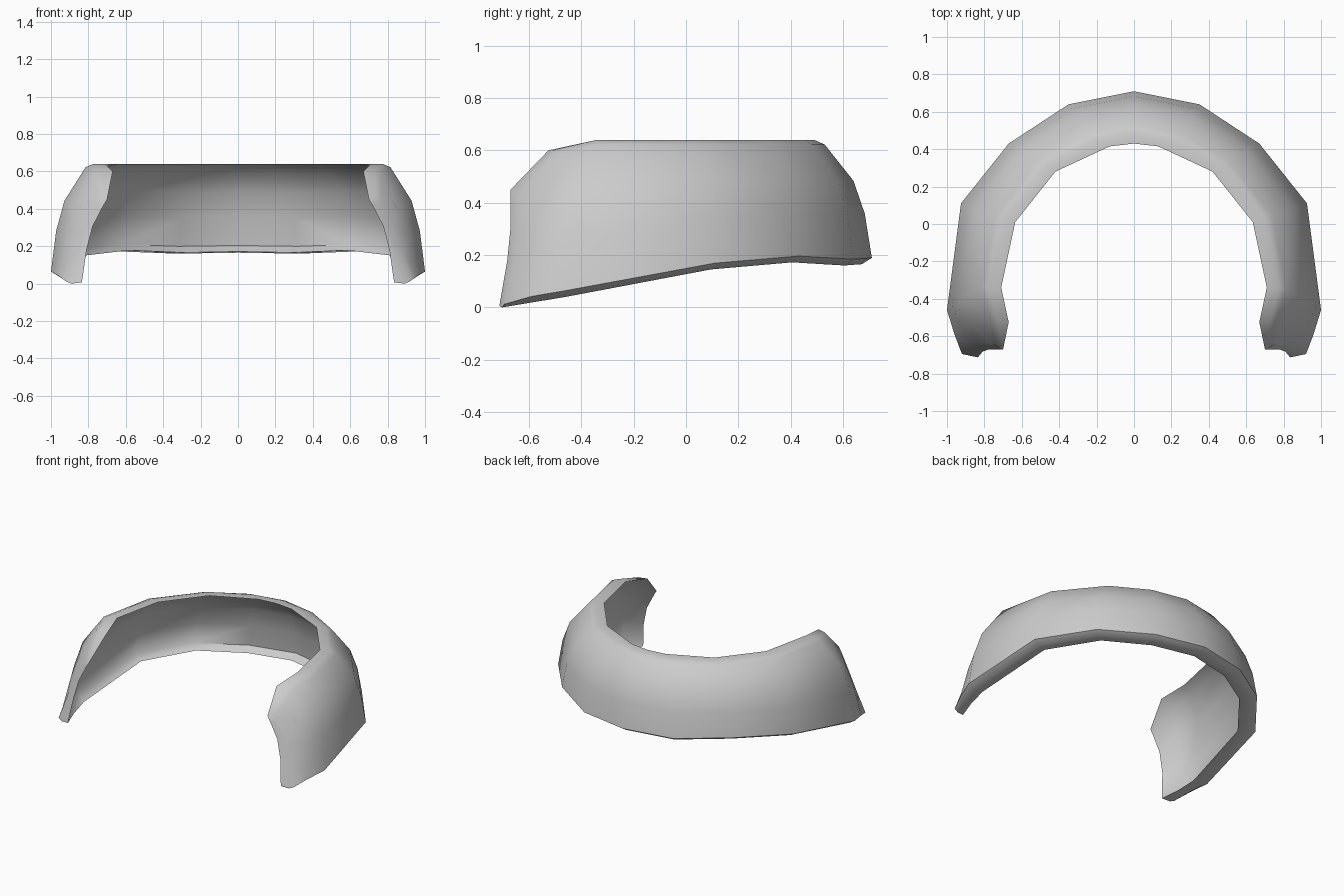
import bpy, bmesh
from mathutils import Vector

if "Cube" in bpy.data.objects:
    bpy.data.objects.remove(bpy.data.objects["Cube"])

# Half of the band, from back centre to the front tip:
# outer bottom xy, inner bottom xy, outer top xy, inner top xy, bottom z, top z,
# and how far the bulge of the outer wall is flattened
STATIONS = [
    (0.00, 0.71, 0.00, 0.60, 0.00, 0.53, 0.00, 0.43, 0.165, 0.64, 0),
    (0.35, 0.64, 0.30, 0.54, 0.25, 0.48, 0.13, 0.415, 0.16, 0.64, 0),
    (0.67, 0.43, 0.58, 0.36, 0.50, 0.34, 0.42, 0.28, 0.172, 0.64, 0),
    (0.925, 0.11, 0.81, 0.07, 0.735, 0.05, 0.635, 0.01, 0.145, 0.64, 0),
    (1.00, -0.46, 0.885, -0.46, 0.815, -0.34, 0.71, -0.34, 0.04, 0.64, 0),
    (0.96, -0.59, 0.865, -0.60, 0.77, -0.50, 0.67, -0.525, 0.018, 0.60, 0.4),
    (0.92, -0.695, 0.835, -0.713, 0.765, -0.64, 0.70, -0.67, 0.0, 0.45, 0.6),
]
# Bulging wall profiles: (height fraction, inset fraction)
OUTER = [(0, 0), (0.39, 0.15), (0.68, 0.39), (1, 1)]
INNER = [(0, 0), (0.07, 0.03), (0.39, 0.15), (0.68, 0.39), (0.93, 0.85), (1, 1)]
RECESS = 0.055   # inner wall sits back behind its top and bottom lips


def wall(profile, bottom, top, tip, flat=0.0, push=Vector()):
    pts = []
    for t, s in profile:
        p = bottom.lerp(top, s + (t - s) * flat)
        p.z = bottom.z + (top.z - bottom.z) * t
        if tip:  # the tip leans back quickly, then rises straight
            p.y = bottom.y + (top.y - bottom.y) * min(1, t * 1.8)
        elif 0 < t < 1:
            p += push
        pts.append(p)
    return pts


def section(st, tip):
    ox, oy, ix, iy, tx, ty, jx, jy, zb, zt, flat = st
    lift = 0.012 if tip else 0.024
    push = Vector((ox - ix, oy - iy, 0)).normalized() * RECESS
    outer = wall(OUTER, Vector((ox, oy, zb + lift)), Vector((tx, ty, zt - 0.018)), tip, flat)
    inner = wall(INNER, Vector((ix, iy, zb + 0.006)), Vector((jx, jy, zt)), tip, 0.15 * tip, push)
    # rounded top and bottom rims
    rim_top = outer[3].lerp(inner[5], 0.4)
    rim_top.z = zt
    rim_bottom = outer[0].lerp(inner[0], 0.35)
    rim_bottom.z = zb
    return outer + [rim_top] + inner[::-1] + [rim_bottom]


bm = bmesh.new()
last = len(STATIONS) - 1
rings = [[bm.verts.new(p) for p in section(s, i == last)] for i, s in enumerate(STATIONS)]
n = len(rings[0])

# Curved walls and rims
for a, b in zip(rings, rings[1:]):
    for k in range(n):
        m = (k + 1) % n
        bm.faces.new((a[k], a[m], b[m], b[k]))

# End cap at the tip
for ids in ((3, 4, 5), (3, 5, 6), (2, 3, 6, 7), (1, 2, 7, 8), (0, 1, 8, 9),
            (0, 9, 10), (0, 10, 11)):
    bm.faces.new([rings[-1][k] for k in ids])
bmesh.ops.recalc_face_normals(bm, faces=bm.faces)
# make sure the back outer wall faces backwards
if max(bm.faces, key=lambda f: f.calc_center_median().y).normal.y < 0:
    bmesh.ops.reverse_faces(bm, faces=bm.faces)

mesh = bpy.data.meshes.new("curved_band")
bm.to_mesh(mesh)
bm.free()
band = bpy.data.objects.new("curved_band", mesh)
bpy.context.collection.objects.link(band)

# Mirror to the other side, then smooth the shading
bpy.context.view_layer.objects.active = band
band.select_set(True)
mir = band.modifiers.new("mirror", 'MIRROR')
mir.use_clip = True
mir.merge_threshold = 0.002
bpy.ops.object.modifier_apply(modifier=mir.name)
bpy.ops.object.shade_smooth_by_angle(angle=1.1)
